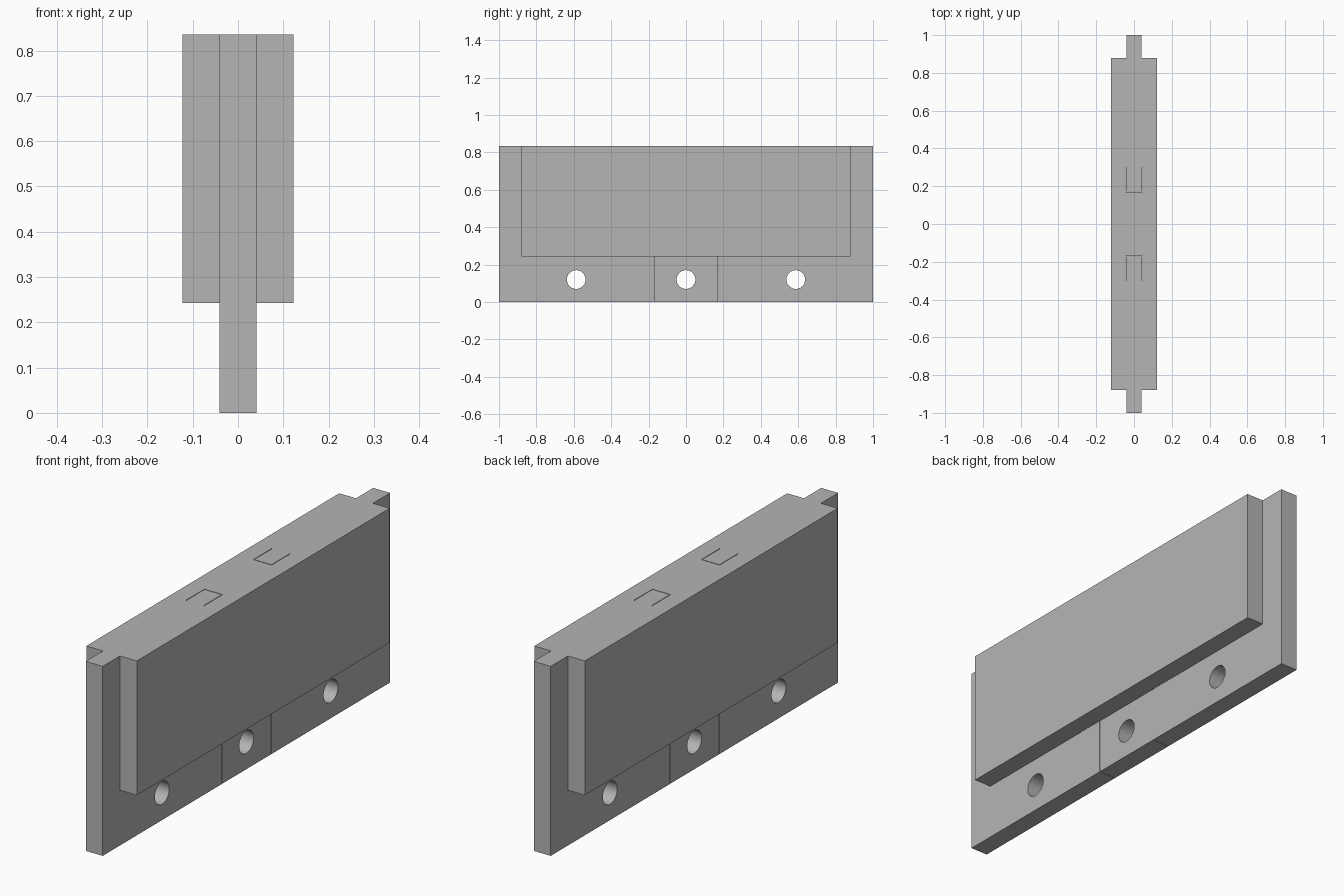
import bpy
from math import radians

if "Cube" in bpy.data.objects:
    bpy.data.objects.remove(bpy.data.objects["Cube"], do_unlink=True)

HEIGHT = 0.835
STEP = 0.243       # underside of the thick block
GAP = 0.003        # width of the thin slits

grey = bpy.data.materials.new("plain grey")
grey.use_nodes = True
grey.diffuse_color = (0.46, 0.46, 0.46, 1)
grey.node_tree.nodes["Principled BSDF"].inputs["Base Color"].default_value = grey.diffuse_color


def box(name, x0, x1, y0, y1, z0, z1):
    bpy.ops.mesh.primitive_cube_add(size=1, location=((x0 + x1) / 2, (y0 + y1) / 2, (z0 + z1) / 2))
    ob = bpy.context.object
    ob.name = name
    ob.scale = (x1 - x0, y1 - y0, z1 - z0)
    bpy.ops.object.transform_apply(location=True, rotation=False, scale=True)
    ob.data.materials.append(grey)
    return ob


def combine(target, tool, operation):
    tool.hide_render = True
    mod = target.modifiers.new(tool.name, 'BOOLEAN')
    mod.operation = operation
    mod.solver = 'EXACT'
    mod.object = tool
    bpy.context.view_layer.objects.active = target
    bpy.ops.object.modifier_apply(modifier=mod.name)
    bpy.data.objects.remove(tool, do_unlink=True)


# Thin tongue plate with the thick block around its upper part
panel = box("stepped_panel", -0.041, 0.041, -1, 1, 0, HEIGHT)
combine(panel, box("thick_block", -0.123, 0.123, -0.88, 0.88, STEP, HEIGHT), 'UNION')

# Three round holes through the lower tongue
for y in (-0.587, 0, 0.587):
    bpy.ops.mesh.primitive_cylinder_add(vertices=48, radius=0.05, depth=0.4,
                                        location=(0, y, 0.12), rotation=(0, radians(90), 0))
    hole = bpy.context.object
    hole.name = "hole_cutter"
    hole.data.materials.append(grey)
    combine(panel, hole, 'DIFFERENCE')

# U-shaped hairline slits, one facing each end
for side in (-1, 1):
    def slit(x0, x1, near, far):
        y0, y1 = sorted((side * near, side * far))
        combine(panel, box("slit_cutter", x0, x1, y0, y1, -0.1, 1), 'DIFFERENCE')
    slit(-0.045, 0.045, 0.17, 0.17 + GAP)
    for x in (-0.045, 0.045 - GAP):
        slit(x, x + GAP, 0.171, 0.3)

# Smooth hole walls, sharp edges elsewhere
bpy.ops.object.select_all(action='DESELECT')
panel.select_set(True)
bpy.context.view_layer.objects.active = panel
bpy.ops.object.shade_smooth_by_angle(angle=radians(30))
